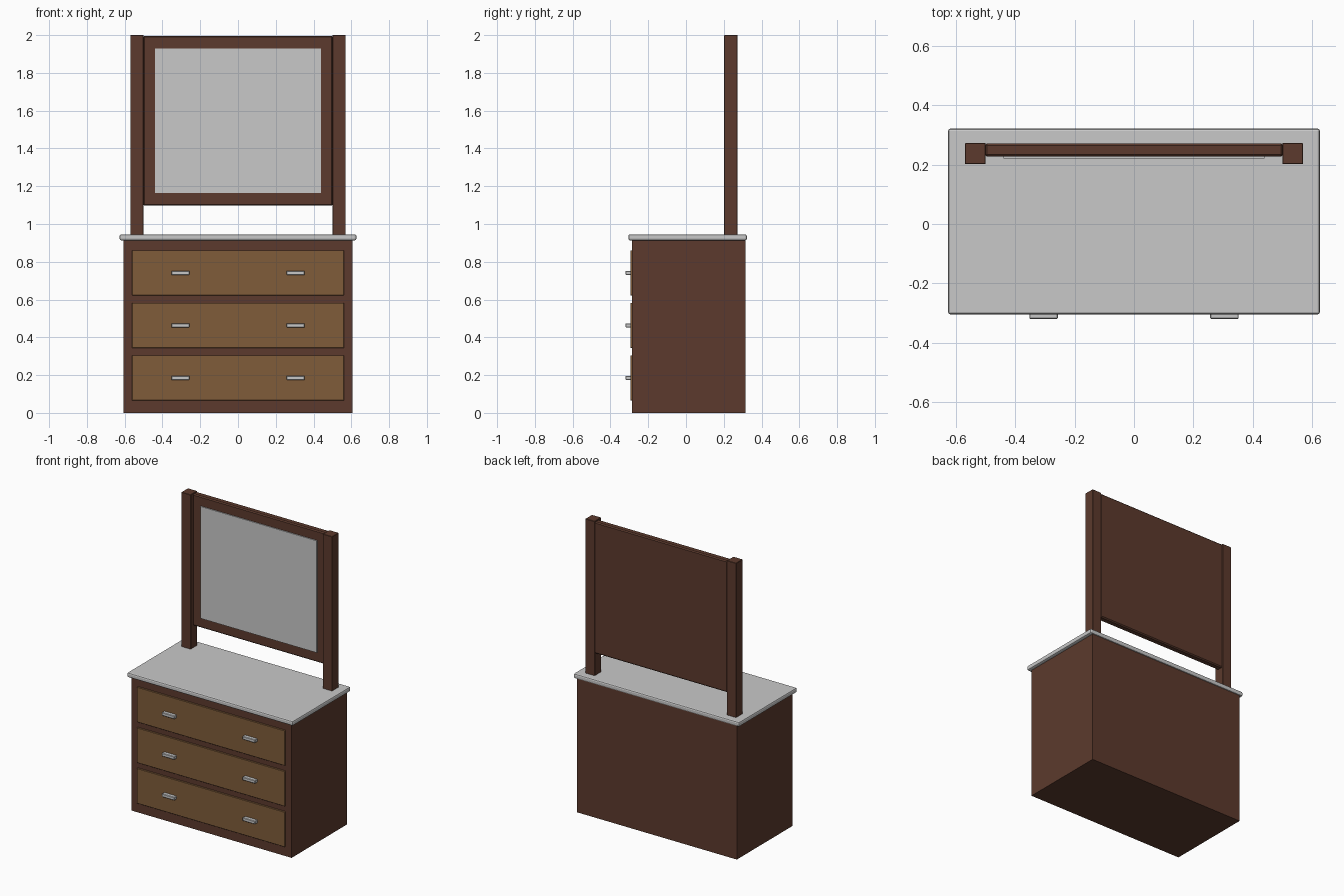
import bpy
import bmesh
from mathutils import Vector

cube = bpy.data.objects.get("Cube")
if cube:
    bpy.data.objects.remove(cube, do_unlink=True)


def material(name, rgb):
    mat = bpy.data.materials.new(name)
    mat.use_nodes = True
    mat.diffuse_color = (*rgb, 1)
    mat.node_tree.nodes["Principled BSDF"].inputs["Base Color"].default_value = (*rgb, 1)
    return mat


dark_wood = material("dark wood", (0.107, 0.042, 0.026))
light_wood = material("light wood", (0.216, 0.107, 0.042))
pale_grey = material("pale grey", (0.584, 0.584, 0.584))


def box(name, low, high, mat, bevel=0.0, segments=1):
    """Box between two corners, with optional rounded edges."""
    low, high = Vector(low), Vector(high)
    bm = bmesh.new()
    bmesh.ops.create_cube(bm, size=1)
    bmesh.ops.scale(bm, vec=high - low, verts=bm.verts)
    mesh = bpy.data.meshes.new(name)
    bm.to_mesh(mesh)
    bm.free()
    mesh.materials.append(mat)
    obj = bpy.data.objects.new(name, mesh)
    obj.location = (low + high) / 2
    bpy.context.collection.objects.link(obj)
    if bevel:
        mod = obj.modifiers.new("edges", 'BEVEL')
        mod.width = bevel
        mod.segments = segments
    return obj


# Cabinet and stone top
box("cabinet", (-0.605, -0.285, 0), (0.605, 0.315, 0.915), dark_wood)
box("stone_top", (-0.627, -0.305, 0.913), (0.627, 0.322, 0.945), pale_grey, 0.009, 2)

# Drawer fronts with a pair of handles each
for i in range(3):
    z = 0.185 + 0.278 * i
    box(f"drawer_{i + 1}", (-0.56, -0.295, z - 0.12), (0.56, -0.28, z + 0.12),
        light_wood, 0.002)
    for side, x in (("right", -0.305), ("left", 0.305)):
        box(f"handle_{i + 1}_{side}", (x - 0.048, -0.32, z - 0.011),
            (x + 0.048, -0.29, z + 0.011), pale_grey, 0.003)

# Mirror posts
for side, x in (("right", -0.535), ("left", 0.535)):
    box(f"mirror_post_{side}", (x - 0.035, 0.202, 0.94), (x + 0.035, 0.273, 2),
        dark_wood, 0.002)

# Mirror frame and raised glass
box("mirror_frame", (-0.503, 0.228, 1.097), (0.503, 0.272, 1.996), dark_wood, 0.007)
box("mirror_glass", (-0.44, 0.221, 1.165), (0.44, 0.232, 1.93), pale_grey)
